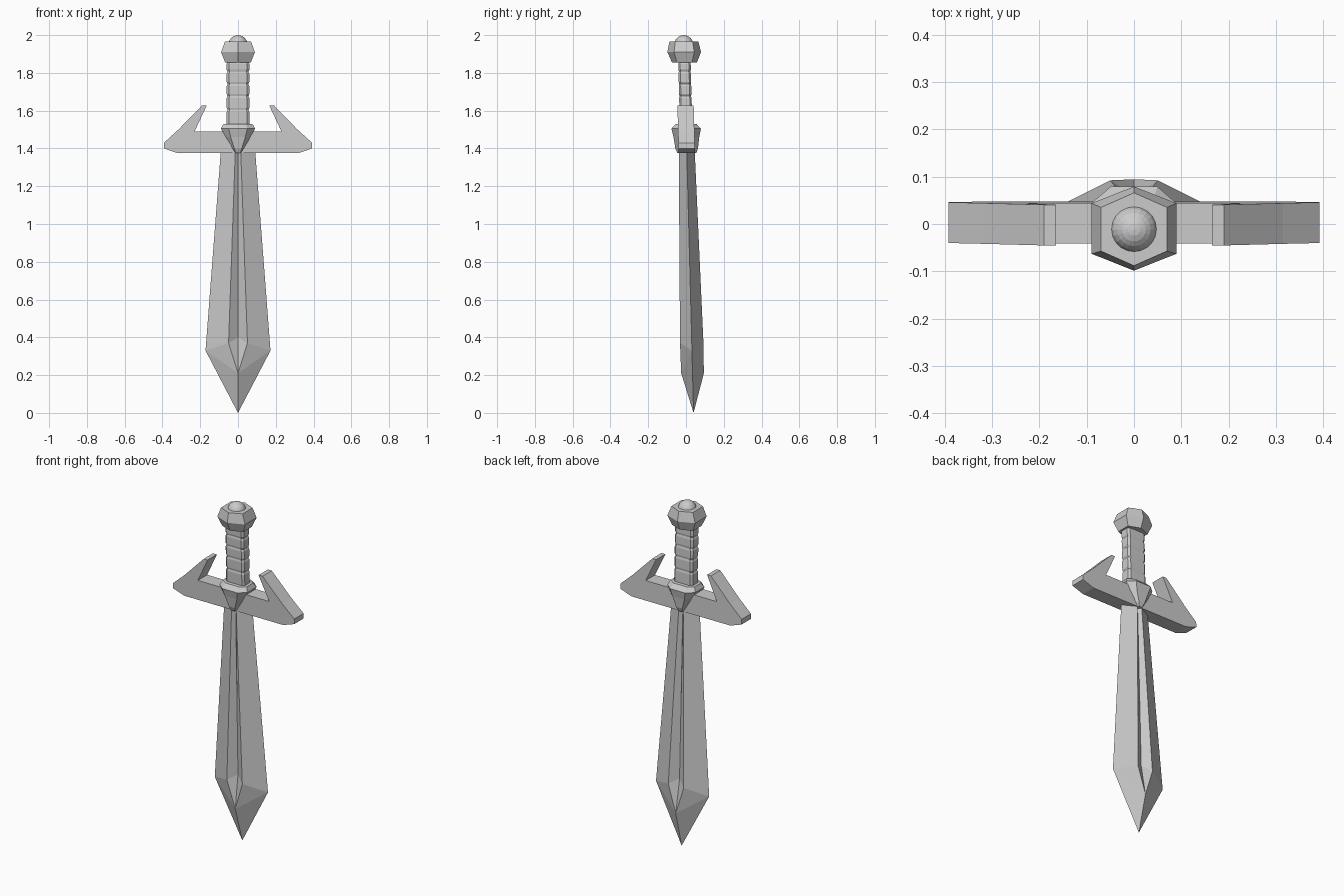
import bpy, bmesh
from mathutils import Vector

cube = bpy.data.objects.get("Cube")
if cube:
    bpy.data.objects.remove(cube, do_unlink=True)

steel = bpy.data.materials.new("grey steel")
steel.use_nodes = True
grey = (0.6, 0.6, 0.6, 1)
steel.diffuse_color = grey
steel.node_tree.nodes["Principled BSDF"].inputs["Base Color"].default_value = grey


def lean(z):
    """The sword leans slightly: y of its axis at height z."""
    return 0.04 - 0.026 * z


def finish(name, bm):
    for v in bm.verts:
        v.co.y += lean(v.co.z)
    bmesh.ops.remove_doubles(bm, verts=bm.verts, dist=0.0005)
    bmesh.ops.recalc_face_normals(bm, faces=bm.faces)
    mesh = bpy.data.meshes.new(name)
    bm.to_mesh(mesh)
    bm.free()
    mesh.materials.append(steel)
    ob = bpy.data.objects.new(name, mesh)
    bpy.context.collection.objects.link(ob)
    return ob


def loft(name, outline, rings):
    """Stack scaled copies of an outline: rings are (z, x scale, y scale)."""
    bm = bmesh.new()
    loops = [[bm.verts.new((x * sx, y * sy, z)) for x, y in outline] for z, sx, sy in rings]
    n = len(outline)
    for a, b in zip(loops, loops[1:]):
        for i in range(n):
            bm.faces.new((a[i], a[(i + 1) % n], b[(i + 1) % n], b[i]))
    bm.faces.new(loops[0])
    bm.faces.new(loops[-1])
    return finish(name, bm)


def chamfered(cx, cy):
    """Unit rectangle whose corners are cut by cx and cy."""
    return [(1, cy - 1), (1, 1 - cy), (1 - cx, 1), (cx - 1, 1),
            (-1, 1 - cy), (-1, cy - 1), (cx - 1, -1), (1 - cx, -1)]


# Blade: one quarter, mirrored in x and y, with a fuller on each side
edge_top, edge_low = (0.09, 0, 1.4), (0.172, 0, 0.33)
ridge_top, ridge_low = (0.014, -0.042, 1.4), (0.05, -0.062, 0.37)
groove_top, groove_low = (0, -0.025, 1.4), (0, -0.03, 0.4)
point, tip = (0, -0.06, 0.21), (0, 0, 0)
quarter = [
    (edge_top, ridge_top, ridge_low, edge_low),
    (ridge_top, groove_top, groove_low, ridge_low),
    (ridge_low, groove_low, point),
    (edge_low, ridge_low, point),
    (edge_low, point, tip),
    (edge_top, (0, 0, 1.4), groove_top, ridge_top),
]
bm = bmesh.new()
for sx in (1, -1):
    for sy in (1, -1):
        for face in quarter:
            bm.faces.new([bm.verts.new((x * sx, y * sy, z)) for x, y, z in face])
finish("blade", bm)

# Crossguard with hooks: half outline mirrored, then extruded through y
half = [(0.32, 1.375), (0.392, 1.4), (0.392, 1.43), (0.315, 1.5),
        (0.19, 1.628), (0.165, 1.628), (0.23, 1.49)]
outline = half + [(-x, z) for x, z in reversed(half)]
bm = bmesh.new()
front = bm.faces.new([bm.verts.new((x, -0.043, z)) for x, z in outline])
moved = bmesh.ops.extrude_face_region(bm, geom=[front], use_keep_orig=True)
bmesh.ops.translate(bm, vec=Vector((0, 0.086, 0)),
                    verts=[g for g in moved["geom"] if isinstance(g, bmesh.types.BMVert)])
finish("crossguard", bm)

# Collar where grip, guard and blade meet
loft("collar", chamfered(0.45, 0.45), [
    (1.375, 0.02, 0.05), (1.4, 0.036, 0.06), (1.46, 0.07, 0.068),
    (1.505, 0.09, 0.078), (1.53, 0.077, 0.055)])

# Grip: wrapped bands with narrow grooves between them
bands = [1.52, 1.605, 1.678, 1.742, 1.807, 1.86]
rings = []
for low, high in zip(bands, bands[1:]):
    for z, s in ((low, 0.92), (low + 0.01, 1), (high - 0.012, 1), (high - 0.001, 0.92)):
        rings.append((z, 0.06 * s, 0.033 * s))
loft("grip", chamfered(0.2, 0.3), rings)

# Hexagonal pommel, corner to the front
hexagon = [(0, -1), (0.87, -0.6), (0.87, 0.6), (0, 1), (-0.87, 0.6), (-0.87, -0.6)]
loft("pommel", hexagon, [
    (1.855, 0.078, 0.066), (1.91, 0.103, 0.089), (1.965, 0.08, 0.077)])

# Round cap on the pommel
bm = bmesh.new()
bmesh.ops.create_uvsphere(bm, u_segments=20, v_segments=12, radius=0.05)
bmesh.ops.translate(bm, vec=Vector((0, 0, 1.95)), verts=bm.verts)
finish("pommel_cap", bm)
